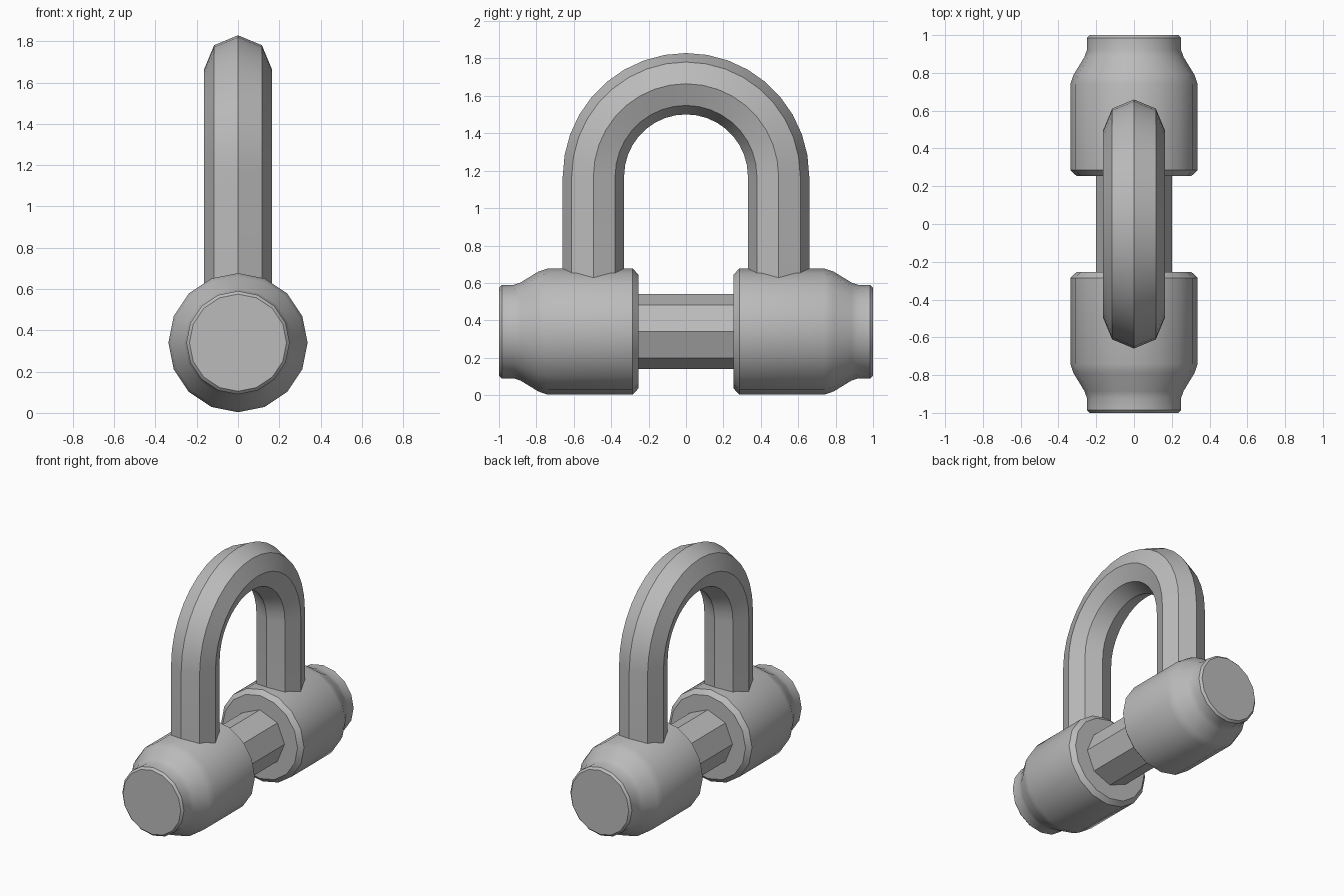
import bpy, bmesh, math
from mathutils import Vector

cube = bpy.data.objects.get("Cube")
if cube:
    bpy.data.objects.remove(cube, do_unlink=True)

steel = bpy.data.materials.new("grey steel")
steel.use_nodes = True
GREY = (0.5, 0.5, 0.5, 1)
steel.diffuse_color = GREY
steel.node_tree.nodes["Principled BSDF"].inputs["Base Color"].default_value = GREY

AXIS_Z = 0.34


def loft(name, rings):
    """Skin a closed solid through a list of equal-sized point rings."""
    bm = bmesh.new()
    loops = [[bm.verts.new(p) for p in ring] for ring in rings]
    n = len(loops[0])
    for a, b in zip(loops, loops[1:]):
        for i in range(n):
            j = (i + 1) % n
            bm.faces.new((a[i], a[j], b[j], b[i]))
    bm.faces.new(loops[0])
    bm.faces.new(loops[-1])
    bmesh.ops.recalc_face_normals(bm, faces=bm.faces)
    mesh = bpy.data.meshes.new(name)
    bm.to_mesh(mesh)
    bm.free()
    mesh.materials.append(steel)
    obj = bpy.data.objects.new(name, mesh)
    bpy.context.collection.objects.link(obj)
    bpy.ops.object.select_all(action='DESELECT')
    obj.select_set(True)
    bpy.context.view_layer.objects.active = obj
    bpy.ops.object.shade_smooth_by_angle(angle=math.radians(30))
    return obj


def ring(centre, u, v, radius, sides):
    """Regular polygon around centre, with a corner on the u direction."""
    angles = [math.tau * i / sides for i in range(sides)]
    return [centre + radius * (u * math.cos(a) + v * math.sin(a)) for a in angles]


X, Y, Z = Vector((1, 0, 0)), Vector((0, 1, 0)), Vector((0, 0, 1))


def turned(name, profile, sides):
    """Solid turned about the horizontal y axis from (y, radius) pairs."""
    return loft(name, [ring(Vector((0, y, AXIS_Z)), Z, X, r, sides) for y, r in profile])


# End barrels: chamfered rim, neck, flared shoulder, straight body, chamfer
barrel = [(1, 0.235), (0.985, 0.25), (0.92, 0.25), (0.885, 0.262), (0.79, 0.32),
          (0.74, 0.337), (0.285, 0.337), (0.255, 0.305)]
for side, label in ((-1, "front"), (1, "back")):
    turned(label + "_barrel", [(side * y, r) for y, r in barrel], 16)

# Octagonal pin between the barrels
turned("pin", [(-0.3, 0.2), (0.3, 0.2)], 8)

# Octagonal bow: two straight legs joined by a half circle
BOW_R, BOW_Z, ROD, STEPS = 0.495, 1.17, 0.164, 18
stations = [(0, 0.45)]
stations += [(math.pi * i / STEPS, BOW_Z) for i in range(STEPS + 1)]
stations += [(math.pi, 0.45)]
rings = []
for a, base in stations:
    out = Y * math.cos(a) + Z * math.sin(a)
    rings.append(ring(Z * base + out * BOW_R, out, X, ROD, 8))
loft("bow", rings)
